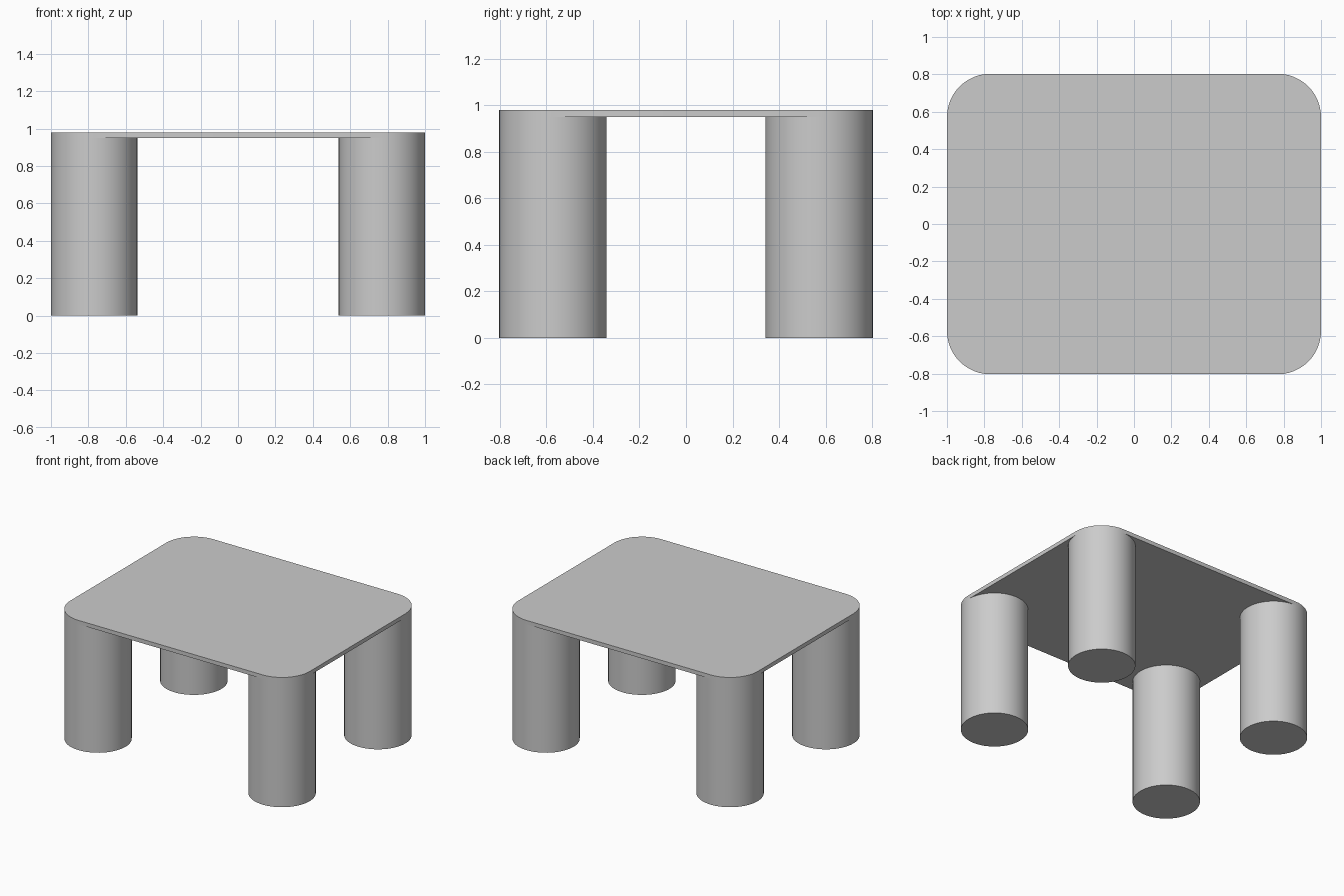
import bpy
import bmesh
from math import cos, sin, pi

HALF_X, HALF_Y = 1.0, 0.803
RADIUS = 0.231
HEIGHT, THICKNESS = 0.98, 0.03
SEGMENTS = 48
UNDERSIDE = HEIGHT - THICKNESS
LEG_X, LEG_Y = HALF_X - RADIUS, HALF_Y - RADIUS

cube = bpy.data.objects.get("Cube")
if cube:
    bpy.data.objects.remove(cube, do_unlink=True)

# One plain grey for the whole table
grey = bpy.data.materials.new("plain_grey")
grey.use_nodes = True
colour = (0.6, 0.6, 0.6, 1)
grey.diffuse_color = colour
grey.node_tree.nodes["Principled BSDF"].inputs["Base Color"].default_value = colour


def arc(cx, cy, start, sweep, steps):
    """Points along an arc, both ends included."""
    angles = [start + sweep * i / steps for i in range(steps + 1)]
    return [(cx + RADIUS * cos(a), cy + RADIUS * sin(a)) for a in angles]


def extruded(name, outline, bottom, top):
    """Solid made by pushing a flat outline upwards."""
    bm = bmesh.new()
    base = bm.faces.new([bm.verts.new((x, y, bottom)) for x, y in outline])
    result = bmesh.ops.extrude_face_region(bm, geom=[base], use_keep_orig=True)
    raised = [v for v in result["geom"] if isinstance(v, bmesh.types.BMVert)]
    bmesh.ops.translate(bm, verts=raised, vec=(0, 0, top - bottom))
    bmesh.ops.recalc_face_normals(bm, faces=bm.faces)
    mesh = bpy.data.meshes.new(name)
    bm.to_mesh(mesh)
    bm.free()
    mesh.materials.append(grey)
    obj = bpy.data.objects.new(name, mesh)
    bpy.context.collection.objects.link(obj)
    bpy.ops.object.select_all(action="DESELECT")
    obj.select_set(True)
    bpy.context.view_layer.objects.active = obj
    bpy.ops.object.shade_smooth_by_angle(angle=pi / 6)
    return obj


# Thin tabletop with corners that follow the legs
corners = [(1, 1), (-1, 1), (-1, -1), (1, -1)]
outline = []
for i, (sx, sy) in enumerate(corners):
    outline += arc(sx * LEG_X, sy * LEG_Y, i * pi / 2, pi / 2, SEGMENTS // 4)
extruded("tabletop", outline, UNDERSIDE, HEIGHT)

# Four thick round legs flush with the corners
names = ["back_left_leg", "back_right_leg", "front_right_leg", "front_left_leg"]
for name, (sx, sy) in zip(names, corners):
    circle = arc(sx * LEG_X, sy * LEG_Y, 0, 2 * pi, SEGMENTS)[:-1]
    extruded(name, circle, 0, UNDERSIDE)
